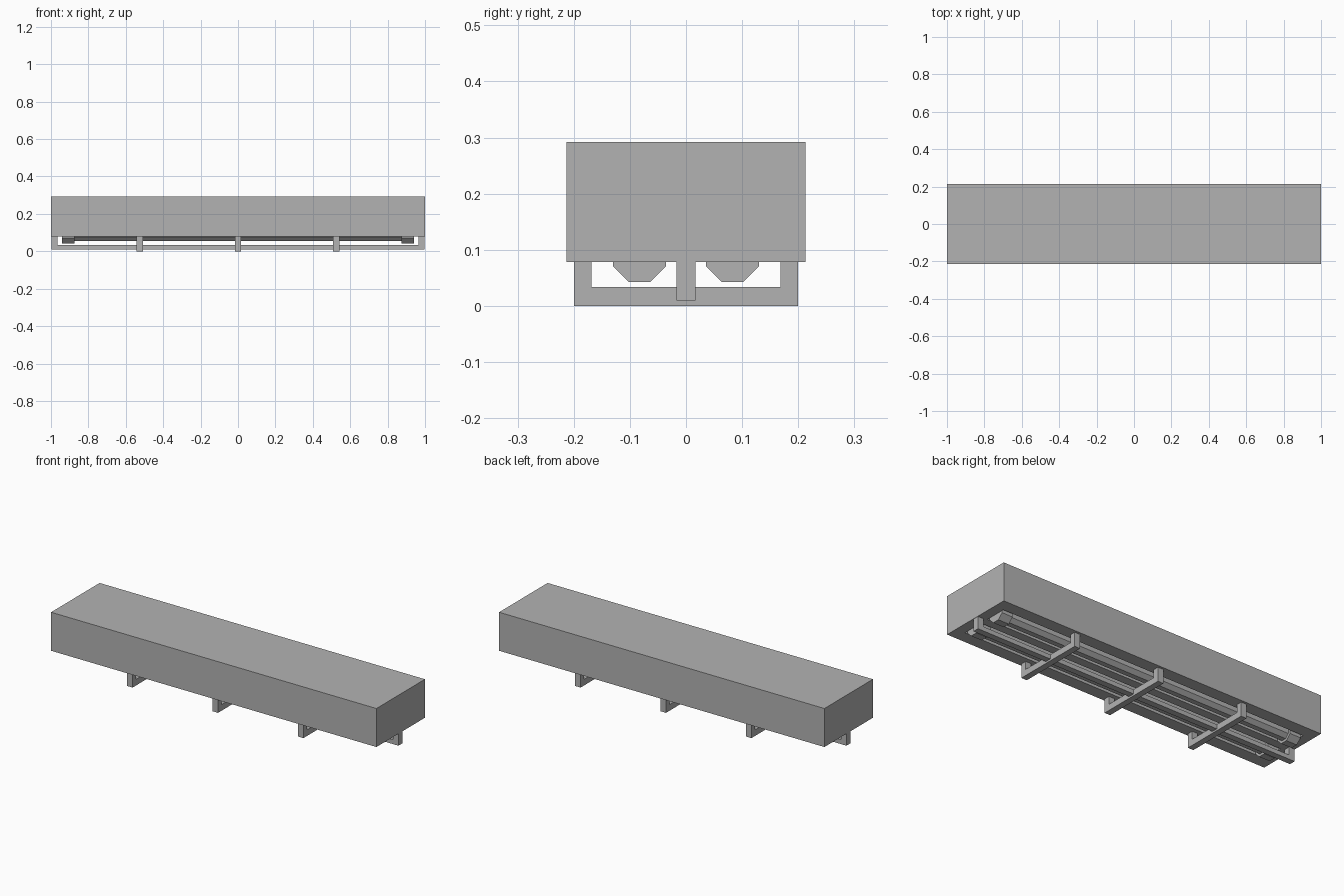
import bpy, bmesh, math
from mathutils import Matrix, Vector

if "Cube" in bpy.data.objects:
    bpy.data.objects.remove(bpy.data.objects["Cube"])

grey = bpy.data.materials.new("painted_grey")
grey.use_nodes = True
colour = (0.45, 0.45, 0.45, 1)
grey.diffuse_color = colour
grey.node_tree.nodes["Principled BSDF"].inputs["Base Color"].default_value = colour


def finish(name, bm):
    bmesh.ops.recalc_face_normals(bm, faces=bm.faces)
    mesh = bpy.data.meshes.new(name)
    bm.to_mesh(mesh)
    bm.free()
    mesh.materials.append(grey)
    obj = bpy.data.objects.new(name, mesh)
    bpy.context.collection.objects.link(obj)
    return obj


def box(name, low, high):
    low, high = Vector(low), Vector(high)
    bm = bmesh.new()
    bmesh.ops.create_cube(bm, size=1, matrix=Matrix.Translation((low + high) / 2)
                          @ Matrix.Diagonal((*(high - low), 1)))
    return finish(name, bm)


def octagon_bar(name, x, y, z, length, half_width):
    radius = half_width / math.cos(math.pi / 8)
    bm = bmesh.new()
    bmesh.ops.create_cone(
        bm, cap_ends=True, segments=8, radius1=radius, radius2=radius, depth=length,
        matrix=Matrix.Translation((x, y, z)) @ Matrix.Rotation(math.pi / 2, 4, 'Y')
        @ Matrix.Rotation(math.pi / 8, 4, 'Z'))
    return finish(name, bm)


def bracket(name, half_span, leg, bottom, bar_top, top, thickness, along_x=False, offset=0):
    """U-shaped guard extruded from its outline."""
    inner = half_span - leg
    outline = [(-half_span, top), (-half_span, bottom), (half_span, bottom), (half_span, top),
               (inner, top), (inner, bar_top), (-inner, bar_top), (-inner, top)]
    bm = bmesh.new()
    start = offset - thickness / 2
    points = [(s, start, z) if along_x else (start, s, z) for s, z in outline]
    face = bm.faces.new([bm.verts.new(p) for p in points])
    grown = bmesh.ops.extrude_face_region(bm, geom=[face])["geom"]
    shift = (0, thickness, 0) if along_x else (thickness, 0, 0)
    bmesh.ops.translate(bm, vec=shift, verts=[g for g in grown if isinstance(g, bmesh.types.BMVert)])
    return finish(name, bm)


# Housing with two long recesses underneath
body_bottom = 0.078
housing = box("housing", (-1, -0.213, body_bottom), (1, 0.213, 0.292))
for side in (-1, 1):
    y = side * 0.084
    cutter = box("recess_cutter", (-0.945, y - 0.06, 0.04), (0.945, y + 0.06, 0.14))
    cutter.hide_render = True
    cut = housing.modifiers.new("recess", 'BOOLEAN')
    cut.operation = 'DIFFERENCE'
    cut.solver = 'EXACT'
    cut.object = cutter
    bpy.context.view_layer.objects.active = housing
    bpy.ops.object.modifier_apply(modifier=cut.name)
    bpy.data.objects.remove(cutter)

# Tubes and their end sockets
for side, label in ((-1, "right"), (1, "left")):
    y = side * 0.083
    octagon_bar("tube_" + label, 0, y, 0.09, 1.78, 0.034)
    for end in (-1, 1):
        octagon_bar("socket_" + label, end * 0.908, y, 0.09, 0.066, 0.047)

# Guard rails: one lengthwise, three across
bracket("long_guard", 0.998, 0.034, 0.01, 0.034, body_bottom, 0.034, along_x=True)
for x in (-0.525, 0, 0.525):
    bracket("cross_guard", 0.2, 0.032, 0.0, 0.034, body_bottom, 0.034, offset=x)
